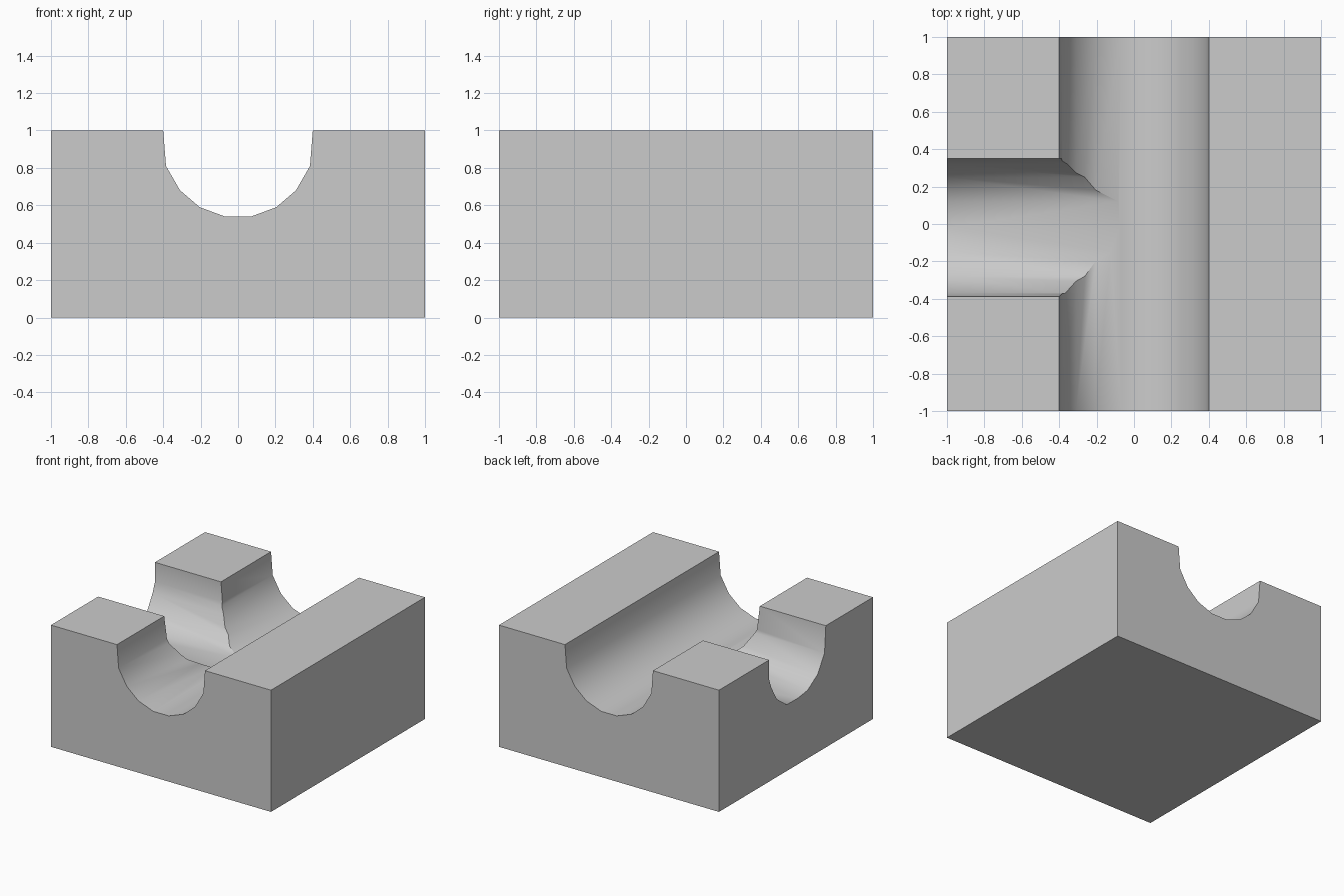
import bpy, bmesh, math

if "Cube" in bpy.data.objects:
    bpy.data.objects.remove(bpy.data.objects["Cube"])


def prism(name, profile, place, start, end):
    """Closed solid made by sweeping a profile between two positions."""
    bm = bmesh.new()
    a = [bm.verts.new(place(u, v, start)) for u, v in profile]
    b = [bm.verts.new(place(u, v, end)) for u, v in profile]
    n = len(profile)
    bm.faces.new(a)
    bm.faces.new(b[::-1])
    for i in range(n):
        j = (i + 1) % n
        bm.faces.new((a[j], a[i], b[i], b[j]))
    bmesh.ops.recalc_face_normals(bm, faces=bm.faces)
    mesh = bpy.data.meshes.new(name)
    bm.to_mesh(mesh)
    bm.free()
    obj = bpy.data.objects.new(name, mesh)
    bpy.context.collection.objects.link(obj)
    return obj


# Solid block
bpy.ops.mesh.primitive_cube_add(size=1, location=(0, 0, 0.5))
block = bpy.context.object
block.name = "channel_block"
block.scale = (2, 2, 1)
bpy.ops.object.transform_apply(location=True, scale=True)

# Main channel, running front to back
half = [(0.07, 0.54), (0.205, 0.59), (0.31, 0.68), (0.385, 0.81), (0.4, 1.0), (0.4, 1.2)]
main_profile = [(-x, z) for x, z in half[::-1]] + half
main_cut = prism("main_channel_cutter", main_profile, lambda u, v, t: (u, t, v), -1.2, 1.2)

# Side channel, branching to the left
side_profile = [(0.35, 1.2), (0.35, 1.0), (0.35, 0.84), (0.32, 0.76), (0.25, 0.64),
                (0.12, 0.545), (-0.02, 0.543), (-0.15, 0.56), (-0.28, 0.64),
                (-0.37, 0.78), (-0.387, 1.0), (-0.387, 1.2)]
side_cut = prism("side_channel_cutter", side_profile, lambda u, v, t: (t, u, v), -1.2, 0.0)

# Carve the channels
bpy.context.view_layer.objects.active = block
for cutter in (main_cut, side_cut):
    mod = block.modifiers.new(cutter.name, 'BOOLEAN')
    mod.operation = 'DIFFERENCE'
    mod.solver = 'EXACT'
    mod.object = cutter
    bpy.ops.object.modifier_apply(modifier=mod.name)
    bpy.data.objects.remove(cutter)

# Smooth channel walls, crisp block edges
block.select_set(True)
bpy.ops.object.shade_smooth_by_angle(angle=math.radians(38))
